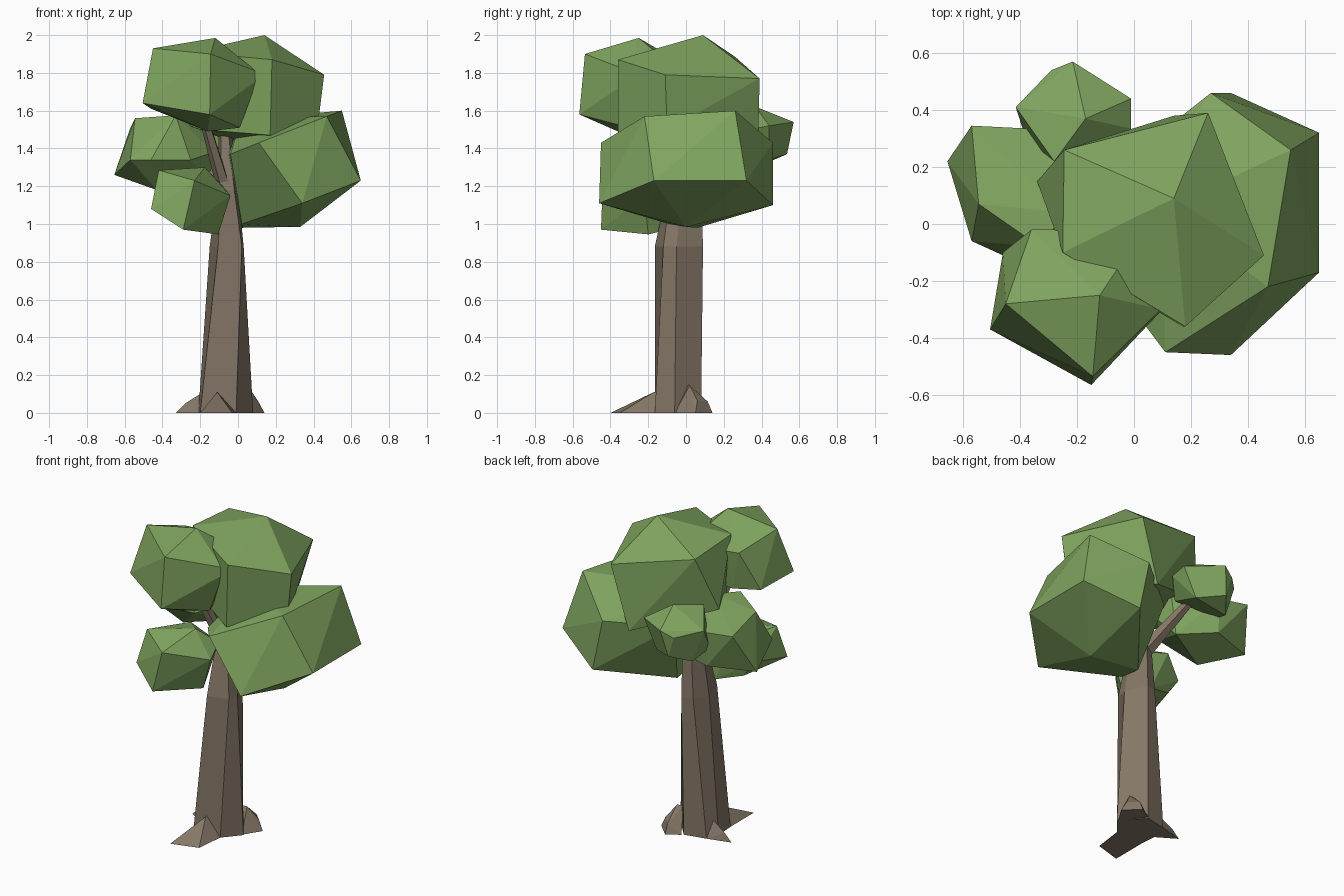
import bpy
import bmesh
import math
from mathutils import Vector

default_cube = bpy.data.objects.get("Cube")
if default_cube:
    bpy.data.objects.remove(default_cube, do_unlink=True)


def make_material(name, colour):
    material = bpy.data.materials.new(name)
    material.use_nodes = True
    material.diffuse_color = (*colour, 1)
    shader = next(n for n in material.node_tree.nodes if n.type == 'BSDF_PRINCIPLED')
    shader.inputs["Base Color"].default_value = (*colour, 1)
    shader.inputs["Roughness"].default_value = 0.9
    return material


leaf_green = make_material("leaf green", (0.215, 0.375, 0.115))
bark_brown = make_material("bark brown", (0.235, 0.185, 0.135))


def add_object(name, bm, material):
    bmesh.ops.recalc_face_normals(bm, faces=bm.faces)
    mesh = bpy.data.meshes.new(name)
    bm.to_mesh(mesh)
    bm.free()
    mesh.materials.append(material)
    obj = bpy.data.objects.new(name, mesh)
    bpy.context.scene.collection.objects.link(obj)
    return obj


def faceted_lump(name, material, *outlines):
    """Wrap a flat-sided solid around a few stacked outlines."""
    bm = bmesh.new()
    for outline in outlines:
        for corner in outline:
            bm.verts.new(corner)
    hull = bmesh.ops.convex_hull(bm, input=bm.verts)
    loose = {g for key in ("geom_interior", "geom_unused") for g in hull[key]
             if isinstance(g, bmesh.types.BMVert)}
    bmesh.ops.delete(bm, geom=list(loose), context='VERTS')
    bmesh.ops.dissolve_limit(bm, angle_limit=math.radians(8),
                             verts=bm.verts, edges=bm.edges)
    return add_object(name, bm, material)


def loft(name, material, rings):
    """Skin a closed tube through rings with equal corner counts."""
    bm = bmesh.new()
    loops = [[bm.verts.new(p) for p in ring] for ring in rings]
    count = len(loops[0])
    for low, high in zip(loops, loops[1:]):
        for i in range(count):
            j = (i + 1) % count
            bm.faces.new((low[i], low[j], high[j], high[i]))
    bm.faces.new(loops[0][::-1])
    bm.faces.new(loops[-1])
    return add_object(name, bm, material)


def branch(name, start, end, thick, thin, sides=5):
    """A tapering limb between two points."""
    start, end = Vector(start), Vector(end)
    turn = (end - start).to_track_quat('Z', 'Y')
    rings = []
    for centre, radius in ((start, thick), (end, thin)):
        angles = [math.tau * i / sides for i in range(sides)]
        rings.append([centre + turn @ Vector((radius * math.cos(a), radius * math.sin(a), 0))
                      for a in angles])
    return loft(name, bark_brown, rings)


# Trunk: six-sided, tapering across its width and leaning slightly
trunk_sections = {
    0: [(-.2, -.165), (-.01, -.165), (.08, -.06), (-.04, .08), (-.18, .05), (-.21, -.03)],
    .88: [(-.105, -.165), (.02, -.12), (.03, -.05), (-.03, .09), (-.1, .07), (-.15, -.02)],
    1.18: [(-.09, -.1), (-.02, -.08), (0, -.02), (-.03, .08), (-.08, .06), (-.11, -.01)],
    1.58: [(-.09, 0), (-.06, -.01), (-.04, .02), (-.05, .05), (-.08, .05), (-.1, .03)],
}
loft("trunk", bark_brown,
     [[(x, y, z) for x, y in section] for z, section in trunk_sections.items()])

# Limbs reaching into the leaf clumps
branch("front_branch", (-.07, -.04, 1.18), (-.18, -.18, 1.56), .04, .025)
branch("back_branch", (-.06, .03, 1.15), (-.2, .32, 1.45), .045, .025)

# Roots flaring out of the trunk foot
faceted_lump("front_root", bark_brown,
             [(-.2, -.16, 0), (-.2, -.4, 0), (-.03, -.35, 0), (-.01, -.16, 0)],
             [(-.11, -.17, .11), (-.11, -.1, .11)])
faceted_lump("right_root", bark_brown,
             [(-.2, -.07, 0), (-.33, .01, 0), (-.18, .05, 0)],
             [(-.28, .01, .05), (-.2, 0, .1), (-.15, 0, .11)])
faceted_lump("left_root", bark_brown,
             [(.07, -.06, 0), (.14, .05, 0), (.05, .14, 0), (-.03, .09, 0)],
             [(.105, .06, .065), (.05, .115, .06), (.05, .02, .145), (.01, .01, .15)])

# Leaf clumps: upper outline first, then waist, then underside
faceted_lump("lower_left_leaves", leaf_green,
             [(.55, .26, 1.6), (.47, -.22, 1.57), (.1, .05, 1.56), (0, .1, 1.5)],
             [(.11, -.45, 1.43), (.27, .46, 1.43), (.65, .32, 1.23), (.65, -.17, 1.23),
              (-.04, -.25, 1.37), (-.06, .2, 1.38)],
             [(.34, -.46, 1.11), (.34, .46, 1.1), (.33, 0, .985), (.02, .06, .98),
              (.02, -.09, 1)])
faceted_lump("top_leaves", leaf_green,
             [(.14, .09, 2)],
             [(.456, -.11, 1.79), (.26, .39, 1.77), (-.245, .26, 1.885),
              (-.25, -.1, 1.91), (.18, -.36, 1.87)],
             [(.42, -.1, 1.5), (.14, .38, 1.37), (-.34, .15, 1.55),
              (-.2, -.12, 1.5), (.17, -.36, 1.47)])
faceted_lump("front_leaves", leaf_green,
             [(-.12, -.25, 1.985), (-.45, -.28, 1.93), (-.145, -.535, 1.9)],
             [(.095, -.3, 1.81), (.1, -.3, 1.76), (-.36, -.02, 1.85), (-.28, -.02, 1.84),
              (-.02, -.1, 1.86), (-.505, -.37, 1.64), (-.15, -.565, 1.58)],
             [(.01, -.3, 1.51), (-.16, -.36, 1.49), (-.46, -.1, 1.61), (-.3, -.04, 1.6),
              (-.02, -.12, 1.58)])
faceted_lump("right_leaves", leaf_green,
             [(-.545, .07, 1.56), (-.33, -.08, 1.575), (-.24, .04, 1.58),
              (-.57, .345, 1.51), (-.37, .335, 1.48), (-.14, .17, 1.5)],
             [(-.655, .22, 1.26), (-.57, -.06, 1.34), (-.46, -.11, 1.34),
              (-.25, -.08, 1.34), (-.13, .05, 1.38)],
             [(-.37, .32, 1.26), (-.43, .06, 1.18), (-.15, .2, 1.22)])
faceted_lump("lower_front_leaves", leaf_green,
             [(-.42, -.32, 1.285), (-.175, -.18, 1.3), (-.3, -.05, 1.26)],
             [(-.23, -.44, 1.23), (-.04, -.22, 1.15), (-.08, -.08, 1.2),
              (-.46, -.37, 1.08), (-.42, -.1, 1.14)],
             [(-.29, -.45, .97), (-.105, -.2, .945), (-.34, -.1, 1.03), (-.17, -.05, .98)])
faceted_lump("back_leaves", leaf_green,
             [(-.17, .37, 1.62), (-.28, .22, 1.59)],
             [(-.215, .57, 1.54), (-.415, .41, 1.53), (-.29, .54, 1.5),
              (-.01, .44, 1.52), (-.01, .335, 1.5)],
             [(-.25, .535, 1.37), (-.34, .42, 1.32), (-.38, .3, 1.37),
              (-.1, .44, 1.34), (-.1, .25, 1.4)])
